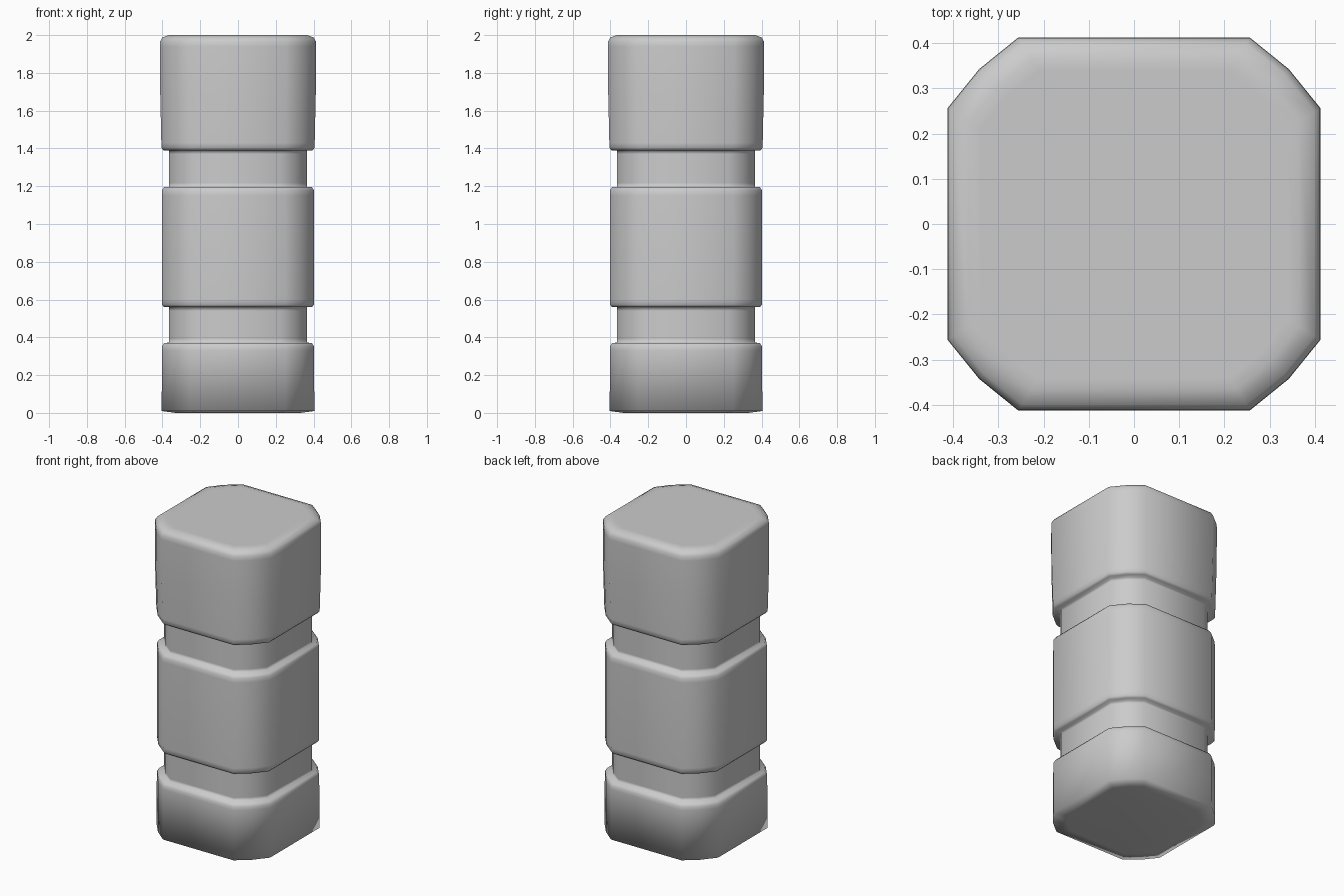
import bpy, bmesh

# Half-section of a square corner: twelve-sided outline, scaled to half-width w
Q = [(1.0, 0.62), (0.83, 0.83), (0.62, 1.0)]


def outline():
    pts, quad = [], list(Q)
    for _ in range(4):
        pts += quad
        quad = [(-y, x) for x, y in quad]
    return pts


# (half-width, height) from the bottom up
PROFILE = [
    # lower band
    (0.33, 0.0), (0.404, 0.01), (0.403, 0.33), (0.402, 0.352), (0.392, 0.37),
    # lower groove
    (0.366, 0.372), (0.366, 0.392), (0.366, 0.54), (0.366, 0.56),
    # middle band
    (0.392, 0.56), (0.402, 0.573), (0.403, 0.60),
    (0.403, 1.15), (0.402, 1.178), (0.392, 1.195),
    # upper groove
    (0.366, 1.197), (0.366, 1.217), (0.366, 1.37), (0.366, 1.39),
    # top band
    (0.394, 1.39), (0.405, 1.403), (0.406, 1.43), (0.412, 1.70),
    (0.413, 1.94), (0.412, 1.967), (0.400, 1.988), (0.365, 2.0), (0.34, 2.0),
]

bm = bmesh.new()
shape = outline()
rings = [[bm.verts.new((x * w, y * w, z)) for x, y in shape] for w, z in PROFILE]
n = len(shape)
for a, b in zip(rings, rings[1:]):
    for i in range(n):
        j = (i + 1) % n
        bm.faces.new((a[i], a[j], b[j], b[i]))
bm.faces.new(rings[0][::-1])
bm.faces.new(rings[-1])
for f in bm.faces:
    f.smooth = True

mesh = bpy.data.meshes.new("banded_post")
bm.to_mesh(mesh)
bm.free()
post = bpy.data.objects.new("banded_post", mesh)
bpy.context.collection.objects.link(post)
